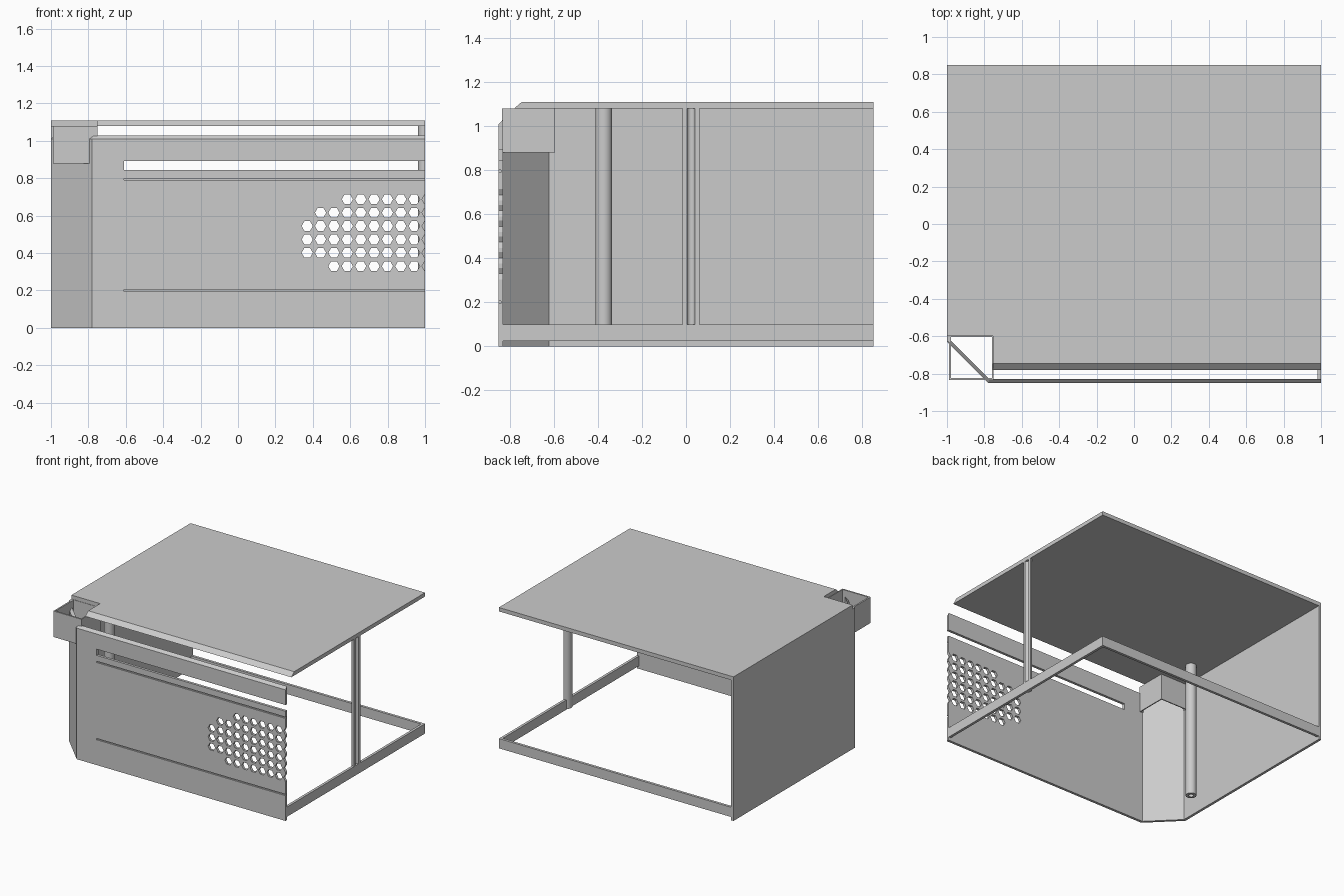
import bpy
import bmesh
import math

cube = bpy.data.objects.get("Cube")
if cube:
    bpy.data.objects.remove(cube, do_unlink=True)

grey = bpy.data.materials.new("plain_grey")
grey.use_nodes = True
colour = (0.6, 0.6, 0.6, 1)
grey.diffuse_color = colour
grey.node_tree.nodes["Principled BSDF"].inputs["Base Color"].default_value = colour


def finish(bm, name):
    bmesh.ops.recalc_face_normals(bm, faces=bm.faces[:])
    mesh = bpy.data.meshes.new(name)
    bm.to_mesh(mesh)
    bm.free()
    mesh.materials.append(grey)
    ob = bpy.data.objects.new(name, mesh)
    bpy.context.collection.objects.link(ob)
    return ob


def add_prism(bm, points, lo, hi, along_y=False):
    """Extrude a flat outline along z, or along y for (x, z) outlines."""
    def ring(h):
        return [bm.verts.new((a, h, b) if along_y else (a, b, h)) for a, b in points]
    low, high = ring(lo), ring(hi)
    bm.faces.new(low)
    bm.faces.new(high)
    for i in range(len(low)):
        j = (i + 1) % len(low)
        bm.faces.new((low[i], low[j], high[j], high[i]))


def rect(x0, x1, y0, y1):
    return [(x0, y0), (x1, y0), (x1, y1), (x0, y1)]


def slab(name, x0, x1, y0, y1, z0, z1):
    bm = bmesh.new()
    add_prism(bm, rect(x0, x1, y0, y1), z0, z1)
    return finish(bm, name)


def wall_strip(name, outer, inner, z0, z1, closed, slope=0):
    """Upright wall between two matching paths; slope lowers its outer top edge."""
    bm = bmesh.new()
    rings = []
    for (ox, oy), (ix, iy) in zip(outer, inner):
        rings.append([bm.verts.new(p) for p in (
            (ox, oy, z0), (ox, oy, z1 - slope), (ix, iy, z1), (ix, iy, z0))])
    pairs = list(zip(rings, rings[1:]))
    if closed:
        pairs.append((rings[-1], rings[0]))
    else:
        bm.faces.new(rings[0])
        bm.faces.new(rings[-1])
    for a, b in pairs:
        for k in range(4):
            m = (k + 1) % 4
            bm.faces.new((a[k], a[m], b[m], b[k]))
    return finish(bm, name)


def arc(x, y, r, start, sweep, steps, closed):
    count = steps if closed else steps + 1
    return [(x + r * math.cos(start + sweep * i / steps),
             y + r * math.sin(start + sweep * i / steps)) for i in range(count)]


def tube(name, x, y, start, sweep, steps, closed):
    ob = wall_strip(name, arc(x, y, 0.038, start, sweep, steps, closed),
                    arc(x, y, 0.018, start, sweep, steps, closed), 0.03, 1.08, closed)
    bpy.ops.object.select_all(action='DESELECT')
    ob.select_set(True)
    bpy.context.view_layer.objects.active = ob
    bpy.ops.object.shade_smooth_by_angle(angle=math.radians(30))


# Front panel with its angled corner
panel = wall_strip("front_panel",
                   [(1, -0.85), (-0.78, -0.85), (-1, -0.63)],
                   [(1, -0.83), (-0.772, -0.83), (-0.98, -0.622)],
                   0, 1.03, False, slope=0.02)

# Cutter: long slot, two shallow grooves and the hexagonal vents
bm = bmesh.new()
add_prism(bm, rect(-0.61, 1.1, 0.845, 0.893), -0.9, -0.8, True)
for z in (0.195, 0.79):
    add_prism(bm, rect(-0.61, 1.1, z, z + 0.01), -0.9, -0.84, True)
pitch = 0.0715
for row, first in enumerate((2, 0, 0, 0, 1, 3)):
    z = 0.33 + row * pitch
    for col in range(first, 10):
        hexagon = arc(0.37 + col * pitch, z, 0.03, 0, math.tau, 6, True)
        add_prism(bm, hexagon, -0.9, -0.8, True)
cutter = finish(bm, "panel_cutter")
cutter.hide_render = True

cut = panel.modifiers.new("openings", 'BOOLEAN')
cut.operation = 'DIFFERENCE'
cut.solver = 'EXACT'
cut.object = cutter
bpy.ops.object.select_all(action='DESELECT')
panel.select_set(True)
bpy.context.view_layer.objects.active = panel
bpy.ops.object.modifier_apply(modifier=cut.name)
bpy.data.objects.remove(cutter, do_unlink=True)

# Top plate with a corner notch and a sloped front edge
bm = bmesh.new()
add_prism(bm, [(-0.755, -0.78), (1, -0.78), (1, 0.85), (-1, 0.85),
               (-1, -0.6), (-0.755, -0.6)], 1.08, 1.11)
for v in bm.verts:
    if v.co.y < -0.7 and v.co.z > 1.1:
        v.co.y = -0.745
finish(bm, "top_plate")

# Side wall and the low frame rails
slab("side_wall", -1, -0.98, -0.63, 0.85, 0, 1.08)
slab("side_rail", 0.98, 1, -0.83, 0.85, 0.025, 0.1)
slab("back_rail", -0.98, 0.98, 0.83, 0.85, 0.025, 0.1)

# Open corner sleeve around the angled corner
wall_strip("corner_sleeve", rect(-0.99, -0.75, -0.835, -0.595),
           rect(-0.978, -0.758, -0.823, -0.603), 0.88, 1.08, True)

# Hollow posts: one whole, one halved by the open side
tube("corner_post", -0.835, -0.373, 0, math.tau, 32, True)
tube("half_post", 1, 0.0225, math.pi / 2, math.pi, 16, False)
